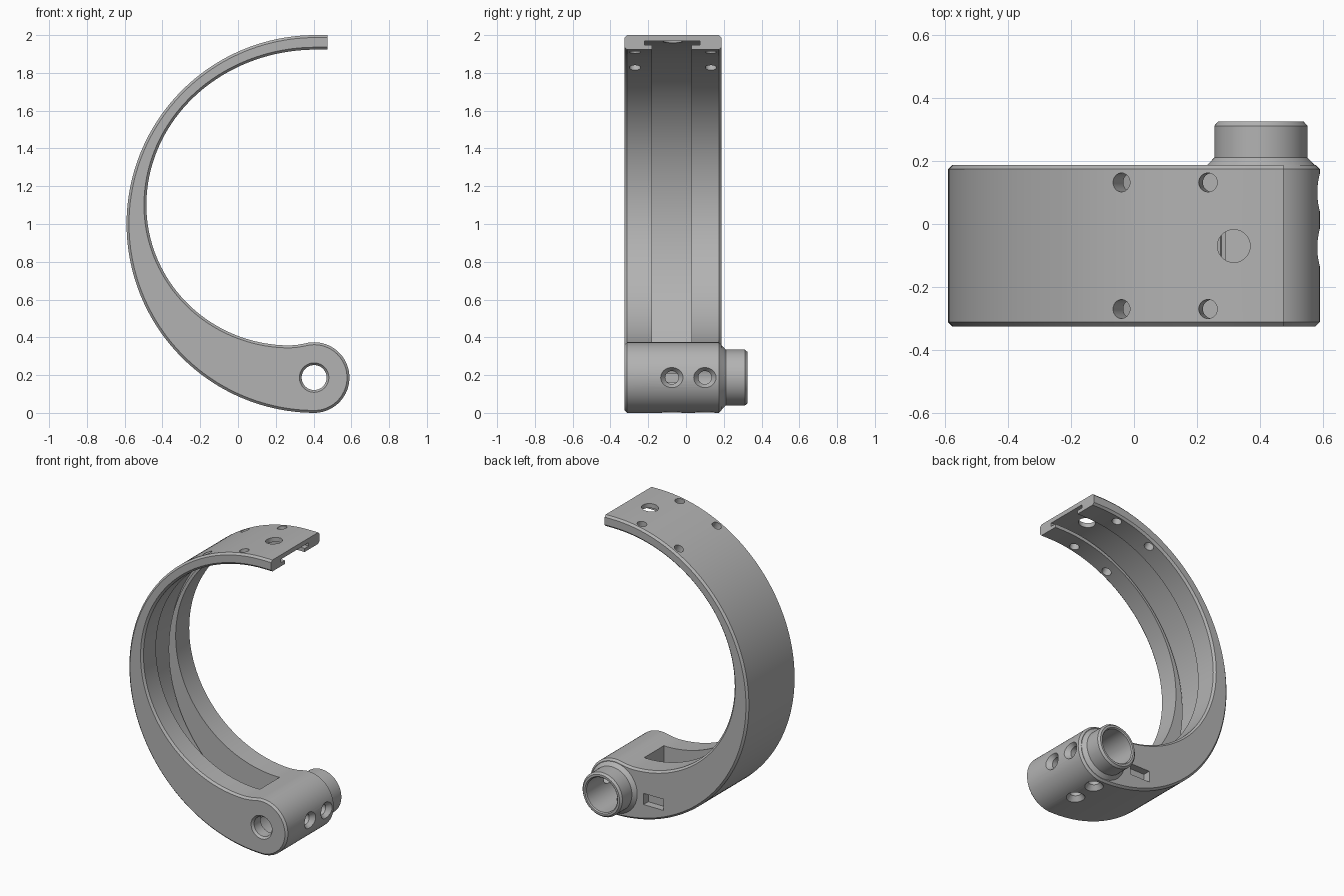
import bpy, bmesh, math
from mathutils import Vector

if "Cube" in bpy.data.objects:
    bpy.data.objects.remove(bpy.data.objects["Cube"], do_unlink=True)

gray = bpy.data.materials.new("plain_gray")
gray.use_nodes = True
gray.diffuse_color = (0.45, 0.45, 0.45, 1)
gray.node_tree.nodes["Principled BSDF"].inputs["Base Color"].default_value = gray.diffuse_color

CX, CZ = 0.41, 1.0        # centre of the outer arc
HX, HZ, HR = 0.403, 0.187, 0.187   # hub
FRONT, BACK = -0.325, 0.187


def make(name, bm):
    bmesh.ops.recalc_face_normals(bm, faces=bm.faces)
    mesh = bpy.data.meshes.new(name)
    bm.to_mesh(mesh)
    bm.free()
    mesh.materials.append(gray)
    ob = bpy.data.objects.new(name, mesh)
    bpy.context.collection.objects.link(ob)
    return ob


def arc(cx, cz, a, b, start, end, n):
    angles = [math.radians(start + (end - start) * i / n) for i in range(n + 1)]
    return [(cx + a * math.cos(t), cz + b * math.sin(t)) for t in angles]


def slab(name, outline, y0, y1, chamfer=0):
    """Extrude an x-z outline along y, with chamfered rims."""
    bm = bmesh.new()
    face = bm.faces.new([bm.verts.new((x, y0, z)) for x, z in outline])
    out = bmesh.ops.extrude_face_region(bm, geom=[face])
    verts = [g for g in out["geom"] if isinstance(g, bmesh.types.BMVert)]
    bmesh.ops.translate(bm, verts=verts, vec=(0, y1 - y0, 0))
    if chamfer:
        def is_rim(e):
            p, q = (v.co for v in e.verts)
            return abs(p.y - q.y) < 1e-5 and not (p.x > 0.47 and q.x > 0.47 and p.z > 1.8)
        rims = [e for e in bm.edges if is_rim(e)]
        bmesh.ops.bevel(bm, geom=rims, offset=chamfer, segments=1, affect='EDGES')
    return make(name, bm)


def lathe(name, profile, origin, axis, n=48):
    """Closed solid of revolution; profile holds (radius, distance along axis)."""
    bm = bmesh.new()
    turn = Vector((0, 0, 1)).rotation_difference(Vector(axis))
    rings = []
    for r, d in profile:
        ring = []
        for i in range(n):
            t = math.tau * i / n
            p = Vector((r * math.cos(t), r * math.sin(t), d))
            ring.append(bm.verts.new(Vector(origin) + turn @ p))
        rings.append(ring)
    for lo, hi in zip(rings, rings[1:]):
        for i in range(n):
            j = (i + 1) % n
            bm.faces.new((lo[i], lo[j], hi[j], hi[i]))
    bm.faces.new(rings[0])
    bm.faces.new(rings[-1])
    return make(name, bm)


def combine(target, tool, operation='DIFFERENCE'):
    tool.hide_render = True
    mod = target.modifiers.new(tool.name, 'BOOLEAN')
    mod.operation, mod.solver, mod.object = operation, 'EXACT', tool
    bpy.context.view_layer.objects.active = target
    bpy.ops.object.modifier_apply(modifier=mod.name)
    bpy.data.objects.remove(tool, do_unlink=True)


# Curved arm that thickens toward the hub
outline = [(0.475, 2.0)]
outline += arc(CX, CZ, 1, 1, 90, 269, 90)
outline += arc(HX, HZ, HR, HR, -88, 104, 40)
outline += [(0.32, 0.361)]
outline += arc(0.275, 1.1, 0.76, 0.743, 270, 180, 45)
outline += arc(CX, 1.1, 0.895, 0.823, 180, 90, 45)[1:]
outline += [(0.475, 1.923)]
body = slab("curved_arm", outline, FRONT, BACK, 0.013)

# Tubular boss behind the hub
boss = lathe("boss", [(0.16, 0.1), (0.182, 0.175), (0.148, 0.211), (0.148, 0.312), (0.136, 0.325)],
             (HX, 0, HZ), (0, 1, 0), 64)
combine(body, boss, 'UNION')

# Stepped bore through the hub
bore = [(0.082, -0.33), (0.066, -0.31), (0.066, -0.24), (0.115, -0.24), (0.115, 0.318), (0.13, 0.333)]
combine(body, lathe("bore", bore, (HX, 0, HZ), (0, 1, 0), 64))

# T-shaped channel along the inside of the arm
mouth = [(0.6, 1.955)] + arc(CX, CZ, 0.955, 0.955, 90, 262.8, 90) + [(0.29, 0.5), (0.6, 0.5)]
combine(body, slab("channel_mouth", mouth, -0.18, 0.03))
undercut = [(0.6, 1.97)] + arc(CX, CZ, 0.97, 0.97, 90, 262, 90)
undercut += arc(CX, CZ, 0.947, 0.947, 262, 90, 90) + [(0.6, 1.947)]
combine(body, slab("channel_undercut", undercut, -0.22, 0.073))

# Countersunk screw holes on the side and underside of the hub
sink = [(0.035, 0.06), (0.035, 0.155), (0.06, 0.188), (0.06, 0.22)]
for y in (-0.075, 0.1):
    for axis in ((1, 0, 0), (0, 0, -1)):
        combine(body, lathe("screw_hole", sink, (HX, y, HZ), axis, 32))

# Radial pin holes near the free end
for x in (-0.04, 0.235):
    dx = x - CX
    axis = (dx, 0, math.sqrt(1 - dx * dx))
    for y in (-0.27, 0.132):
        combine(body, lathe("pin_hole", [(0.03, 0.7), (0.03, 1.1)], (CX, y, CZ), axis, 32))

# Larger hole into the channel
combine(body, lathe("top_hole", [(0.052, 1.8), (0.052, 2.1)], (0.317, -0.07, 0), (0, 0, 1)))

# Rectangular pocket on the back face
pocket = [(0.035, 0.13), (0.185, 0.13), (0.185, 0.205), (0.035, 0.205)]
combine(body, slab("back_pocket", pocket, BACK - 0.05, BACK + 0.05))

# Smooth curves, sharp corners
bpy.ops.object.select_all(action='DESELECT')
body.select_set(True)
bpy.context.view_layer.objects.active = body
bpy.ops.object.shade_smooth_by_angle(angle=math.radians(25))
